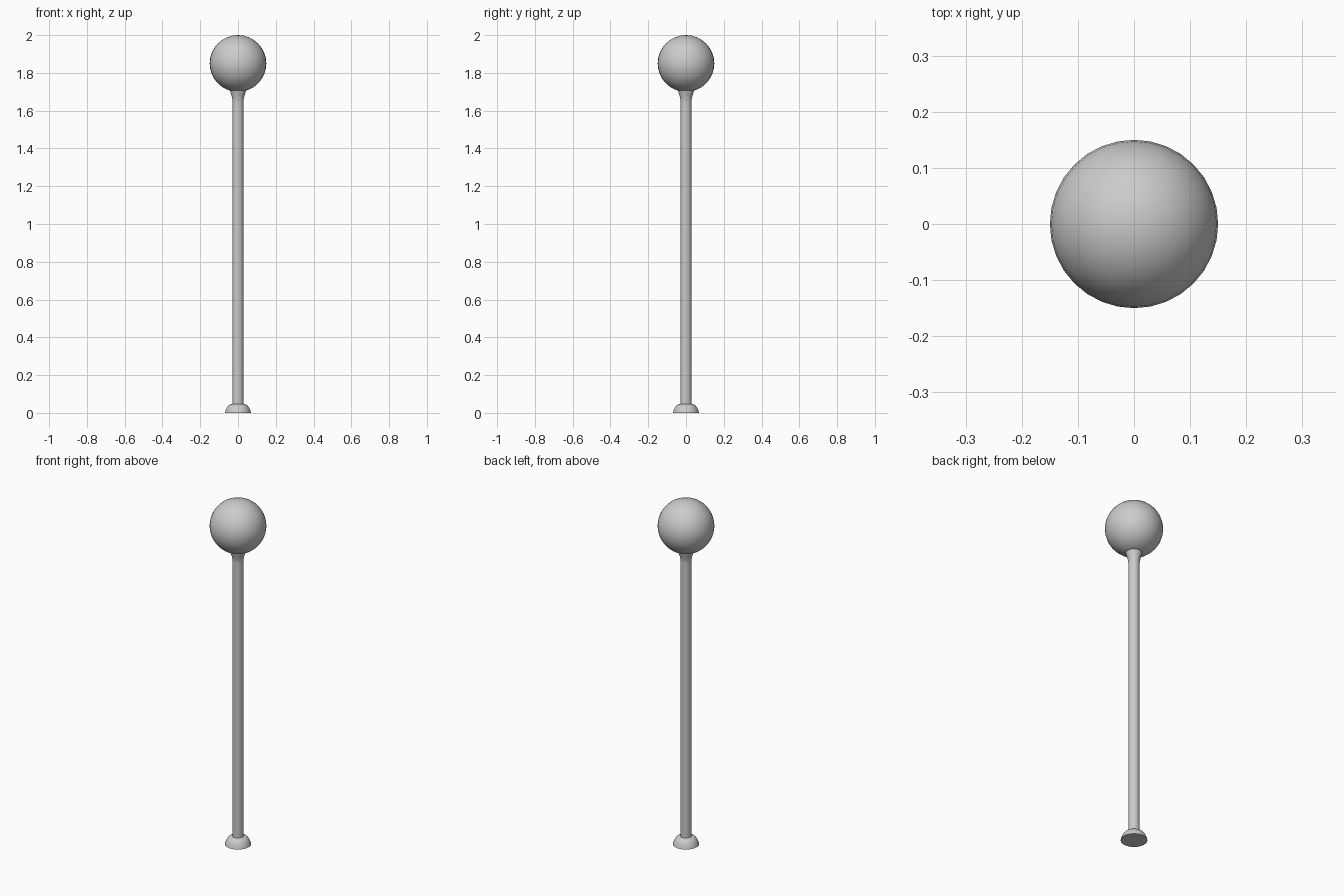
import bpy, bmesh, math

if "Cube" in bpy.data.objects:
    bpy.data.objects.remove(bpy.data.objects["Cube"])


def lathe(name, profile, sides=32):
    """Revolve (radius, z) points around z and cap both ends."""
    bm = bmesh.new()
    rings = []
    for r, z in profile:
        rings.append([bm.verts.new((r * math.cos(2 * math.pi * i / sides),
                                    r * math.sin(2 * math.pi * i / sides), z))
                      for i in range(sides)])
    for low, high in zip(rings, rings[1:]):
        for i in range(sides):
            j = (i + 1) % sides
            bm.faces.new((low[i], low[j], high[j], high[i]))
    bm.faces.new(rings[0][::-1])
    bm.faces.new(rings[-1])
    mesh = bpy.data.meshes.new(name)
    bm.to_mesh(mesh)
    bm.free()
    obj = bpy.data.objects.new(name, mesh)
    bpy.context.collection.objects.link(obj)
    smooth(obj)
    return obj


def smooth(obj):
    bpy.ops.object.select_all(action='DESELECT')
    obj.select_set(True)
    bpy.context.view_layer.objects.active = obj
    bpy.ops.object.shade_smooth_by_angle(angle=math.radians(35))


# Domed foot
lathe("base", [(0.069, 0), (0.066, 0.012), (0.060, 0.026),
               (0.053, 0.037), (0.044, 0.044), (0.029, 0.048)])

# Straight pole
lathe("pole", [(0.029, 0.03), (0.029, 1.67)])

# Flared collar holding the globe
lathe("collar", [(0.029, 1.650), (0.031, 1.665), (0.034, 1.678),
                 (0.039, 1.693), (0.043, 1.708)])

# Globe
bpy.ops.mesh.primitive_uv_sphere_add(segments=32, ring_count=16, radius=0.15,
                                     location=(0, 0, 1.85))
globe = bpy.context.object
globe.name = "globe"
smooth(globe)
